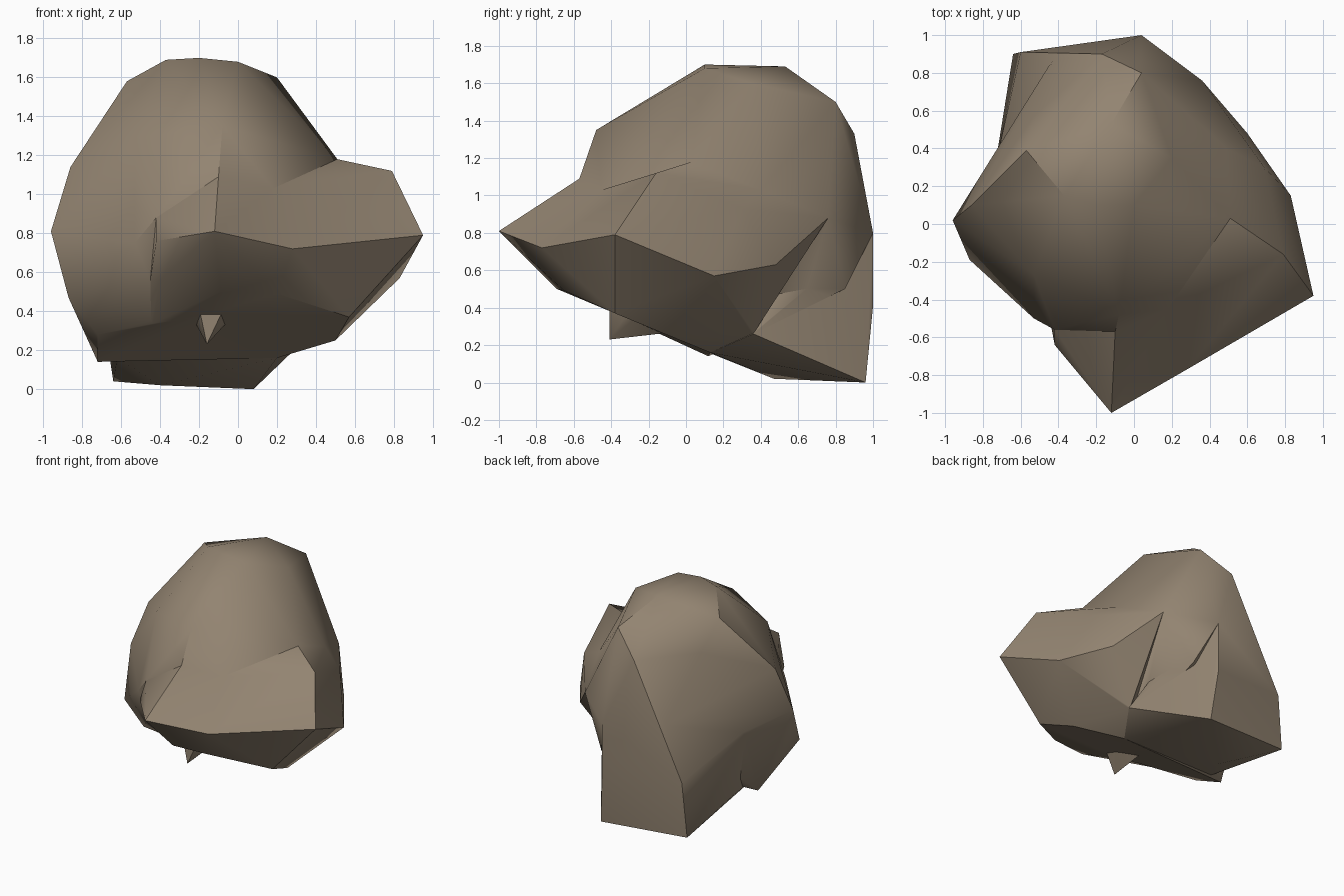
import bpy, bmesh
from mathutils import Vector

if "Cube" in bpy.data.objects:
    bpy.data.objects.remove(bpy.data.objects["Cube"])

stone = bpy.data.materials.new("warm_brown_stone")
stone.diffuse_color = (0.29, 0.23, 0.165, 1)
stone.use_nodes = True
stone.node_tree.nodes["Principled BSDF"].inputs["Base Color"].default_value = stone.diffuse_color


def chunk(name, points):
    """A faceted stone chunk: the convex hull of a few corner points."""
    bm = bmesh.new()
    for p in points:
        bm.verts.new(Vector(p))
    bmesh.ops.convex_hull(bm, input=bm.verts)
    loose = [v for v in bm.verts if not v.link_faces]
    bmesh.ops.delete(bm, geom=loose, context='VERTS')
    bmesh.ops.dissolve_limit(bm, angle_limit=0.03, verts=bm.verts, edges=bm.edges)
    bmesh.ops.recalc_face_normals(bm, faces=bm.faces)
    me = bpy.data.meshes.new(name)
    bm.to_mesh(me)
    bm.free()
    me.materials.append(stone)
    ob = bpy.data.objects.new(name, me)
    bpy.context.collection.objects.link(ob)
    return ob


# corners shared between chunks
seam_right = [(.18, -.45, 1.03), (.51, .03, 1.18), (.49, .40, 1.03)]
seam_back = [(-.17, .90, 1.33), (-.43, .87, .87), (.04, 1, .80),
             (-.74, .28, .70)]
belly = [(-.72, .12, .14), (-.2, -.38, .37), (.2, .13, .16)]
brow = [(.28, -.77, .72), (.2, -.65, .49)]
cheek = [(-.10, -.57, 1.09), (-.42, -.56, .88), (-.45, -.27, .33),
         (-.45, -.48, .56)]

# domed main body
body = chunk("boulder", seam_right + seam_back + belly + cheek + [
    (-.37, .15, 1.69), (-.2, .10, 1.70), (0, .10, 1.68), (.2, .35, 1.60),
    (.04, .80, 1.50), (-.53, .57, 1.36), (-.57, .39, 1.58), (-.12, .53, 1.69),
    (-.08, -.48, 1.35), (-.53, -.27, 1.29), (-.86, .10, 1.14),
    (-.96, .02, .81), (-.87, -.19, .47), (-.72, -.16, .28),
    (-.53, -.50, .75), (.36, .76, .88), (.15, .85, .50)])

# ledge jutting out on the right
ledge = chunk("right_ledge", seam_right + brow + belly[1:] + [
    (.79, -.16, 1.12), (.95, -.38, .79), (.69, .30, .93), (.83, .15, .57),
    (.57, -.38, .37), (.5, -.09, .25), (.6, .48, .63), (.36, .76, .88),
    (.34, .36, .26)])

# pointed front
nose = chunk("front_point", brow + belly[1:2] + seam_right[:1] + cheek + [
    (-.12, -1, .81), (-.09, -.69, .50), (-.42, -.64, .76), (-.40, -.57, .56),
    (-.1, -.2, .8)])

# sloping back down to the ground
back = chunk("rear_foot", seam_back + belly[2:] + [
    (.04, 1, .41), (.08, .96, 0), (-.64, .90, .04), (-.60, .91, .47),
    (-.40, .47, .02), (.35, .36, .26), (-.66, .36, .17), (-.62, .12, .16)])

# small spike under the belly
spike = chunk("belly_spike", [
    (-.2, -.41, .42), (-.07, -.41, .42), (-.23, -.25, .36), (-.04, -.25, .36),
    (-.16, -.41, .23), (-.15, -.06, .27)])

# fuse the chunks into one stone
for part in (ledge, nose, back, spike):
    mod = body.modifiers.new("fuse_" + part.name, 'BOOLEAN')
    mod.operation = 'UNION'
    mod.solver = 'EXACT'
    mod.object = part
mesh = bpy.data.meshes.new_from_object(
    body.evaluated_get(bpy.context.evaluated_depsgraph_get()))
body.modifiers.clear()
body.data = mesh
for part in (ledge, nose, back, spike):
    bpy.data.objects.remove(part)

bpy.context.view_layer.objects.active = body
body.select_set(True)
bpy.ops.object.shade_smooth_by_angle(angle=0.65)
